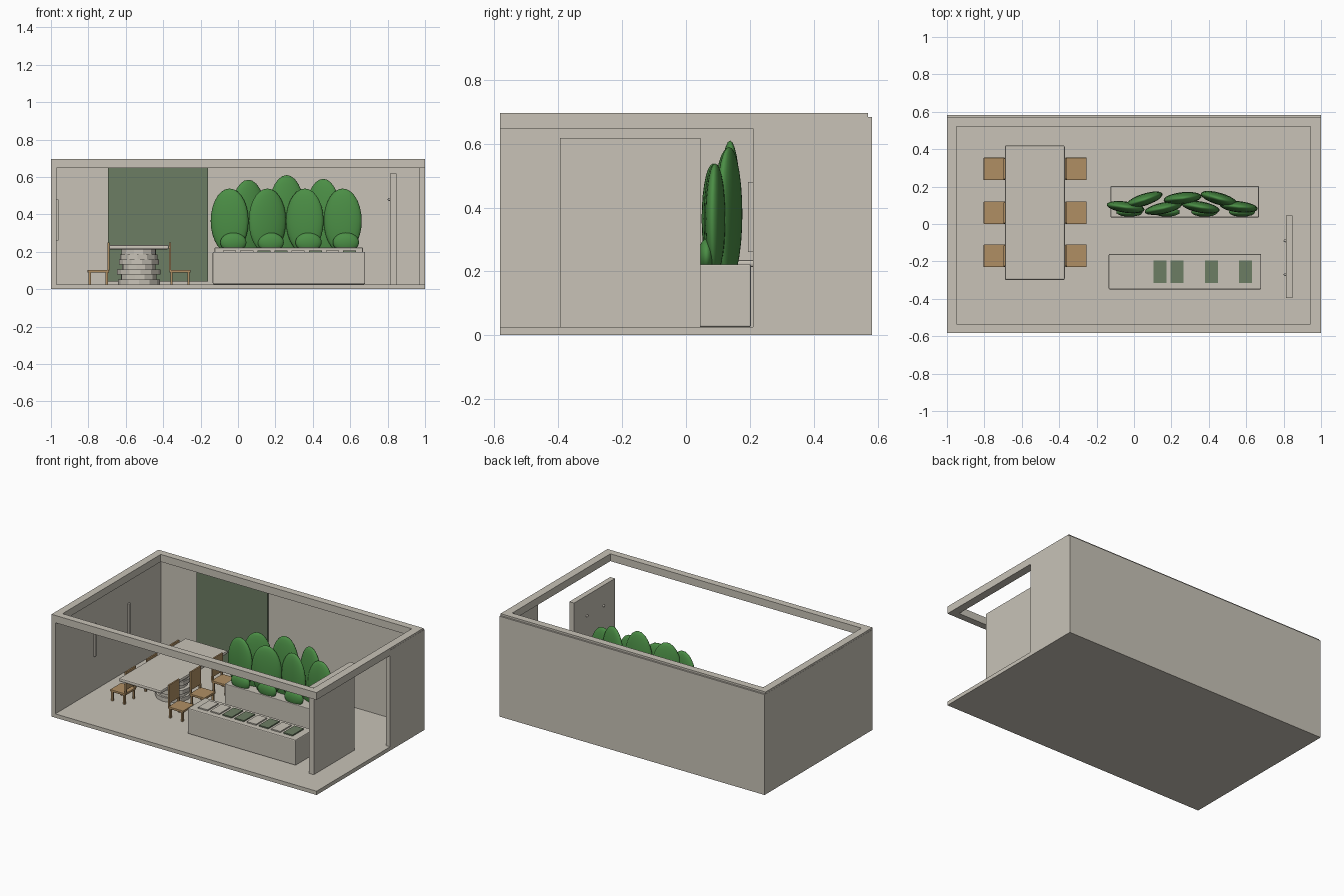
import bpy, math
from mathutils import Matrix

if "Cube" in bpy.data.objects:
    bpy.data.objects.remove(bpy.data.objects["Cube"])

def material(name, rgb):
    m = bpy.data.materials.new(name)
    m.diffuse_color = (*rgb, 1)
    m.use_nodes = True
    m.node_tree.nodes["Principled BSDF"].inputs["Base Color"].default_value = m.diffuse_color
    return m

BEIGE = material("warm beige", (0.58, 0.545, 0.475))
SAGE = material("sage green", (0.15, 0.205, 0.125))
LEAF = material("leaf green", (0.07, 0.27, 0.06))
WOOD = material("light wood", (0.434, 0.275, 0.127))

def finish(name, mat, bevel=0):
    o = bpy.context.object
    o.name = name
    o.data.materials.append(mat)
    if bevel:
        b = o.modifiers.new("bevel", 'BEVEL')
        b.width, b.segments = bevel, 2
    return o

def box(name, x, y, z, mat=BEIGE, bevel=0):
    """Box from (min, max) pairs on each axis."""
    c = [(a + b) / 2 for a, b in (x, y, z)]
    s = [b - a for a, b in (x, y, z)]
    bpy.ops.mesh.primitive_cube_add(size=1)
    bpy.context.object.data.transform(Matrix.Translation(c) @ Matrix.Diagonal((*s, 1)))
    return finish(name, mat, bevel)

def ellipsoid(name, c, r, turn=0, mat=LEAF, seg=24, rings=14):
    bpy.ops.mesh.primitive_uv_sphere_add(segments=seg, ring_count=rings, location=c,
                                         rotation=(0, 0, math.radians(turn)))
    o = bpy.context.object
    o.data.transform(Matrix.Diagonal((*r, 1)))
    bpy.ops.object.shade_smooth()
    return finish(name, mat)

# Room shell
box("floor", (-1, 1), (-0.582, 0.582), (0, 0.026))
box("left_wall", (-1, -0.97), (-0.582, 0.582), (0.026, 0.684))
box("back_wall", (-0.97, 0.97), (0.555, 0.582), (0.026, 0.684))
box("right_wall", (0.97, 1), (0.21, 0.582), (0.026, 0.684))
box("back_wall_panel", (-0.695, -0.16), (0.545, 0.555), (0.04, 0.66), SAGE)

# Ceiling rim
RIM = (0.647, 0.697)
box("front_beam", (-0.999, 0.999), (-0.582, -0.535), RIM)
box("back_beam", (-0.999, 0.999), (0.522, 0.57), RIM)
for side, x in (("left", (-0.999, -0.948)), ("right", (0.945, 0.999))):
    box(side + "_beam", x, (-0.535, 0.522), RIM)

# Slim strips on the left wall
for y in (-0.16, 0.205):
    box("wall_strip", (-0.97, -0.96), (y - 0.01, y + 0.01), (0.26, 0.48))

# Free standing door with two knobs
box("door", (0.812, 0.848), (-0.395, 0.045), (0.026, 0.618))
for y in (-0.09, -0.27):
    ellipsoid("door_knob", (0.808, y, 0.48), (0.008, 0.008, 0.008), 0, BEIGE, 12, 8)

# Dining table on a stack of round slabs
box("table_top", (-0.69, -0.37), (-0.3, 0.42), (0.213, 0.236), bevel=0.008)
for i, r in enumerate((0.112, 0.098, 0.116, 0.09, 0.108, 0.1, 0.094)):
    bpy.ops.mesh.primitive_cylinder_add(vertices=12, radius=r, depth=0.0267,
        location=(-0.53, 0.06, 0.0394 + i * 0.0267), rotation=(0, 0, i * 0.3))
    finish("table_base", BEIGE)

# Chairs in mirrored rows, backs towards the table
def chair(cx, cy, side):
    def part(name, u, v, z, bevel=0):
        x = sorted((cx + side * u[0], cx + side * u[1]))
        return box(name, x, (cy + v[0], cy + v[1]), z, WOOD, bevel)
    part("chair_seat", (-0.057, 0.057), (-0.06, 0.06), (0.088, 0.103), 0.003)
    part("chair_back", (-0.06, -0.048), (-0.056, 0.056), (0.125, 0.25), 0.003)
    for v in (-0.05, 0.05):
        part("chair_back_post", (-0.06, -0.048), (v - 0.006, v + 0.006), (0.1, 0.13))
        for u in (-0.045, 0.045):
            part("chair_leg", (u - 0.006, u + 0.006), (v - 0.006, v + 0.006), (0.026, 0.09))

for y in (0.295, 0.06, -0.17):
    chair(-0.747, y, -1)
    chair(-0.31, y, 1)

# Display counter with sample tiles
box("counter", (-0.135, 0.68), (-0.35, -0.16), (0.026, 0.2), bevel=0.006)
for i, green in enumerate((0, 0, 1, 1, 0, 1, 0, 1)):
    x = -0.045 + i * 0.0917
    box("sample_tile", (x - 0.035, x + 0.035), (-0.315, -0.195), (0.199, 0.208),
        SAGE if green else BEIGE)

# Planter
box("planter", (-0.125, 0.668), (0.035, 0.203), (0.026, 0.222), bevel=0.004)

# Shrubs: back row, front row and low plants, as x, y, top height, turn
for x, y, top, turn in ((0.055, 0.13, 0.585, 18), (0.26, 0.138, 0.61, 6), (0.455, 0.135, 0.59, -16)):
    ellipsoid("back_shrub", (x, y, (top + 0.17) / 2), (0.102, 0.032, (top - 0.17) / 2), turn)
for x, y, turn in ((-0.045, 0.09, -8), (0.157, 0.085, 12), (0.357, 0.09, -10), (0.56, 0.092, -6)):
    ellipsoid("front_shrub", (x, y, 0.365), (0.102, 0.03, 0.173), turn)
for x in (-0.025, 0.175, 0.377, 0.577):
    ellipsoid("low_plant", (x, 0.064, 0.25), (0.07, 0.025, 0.052))
